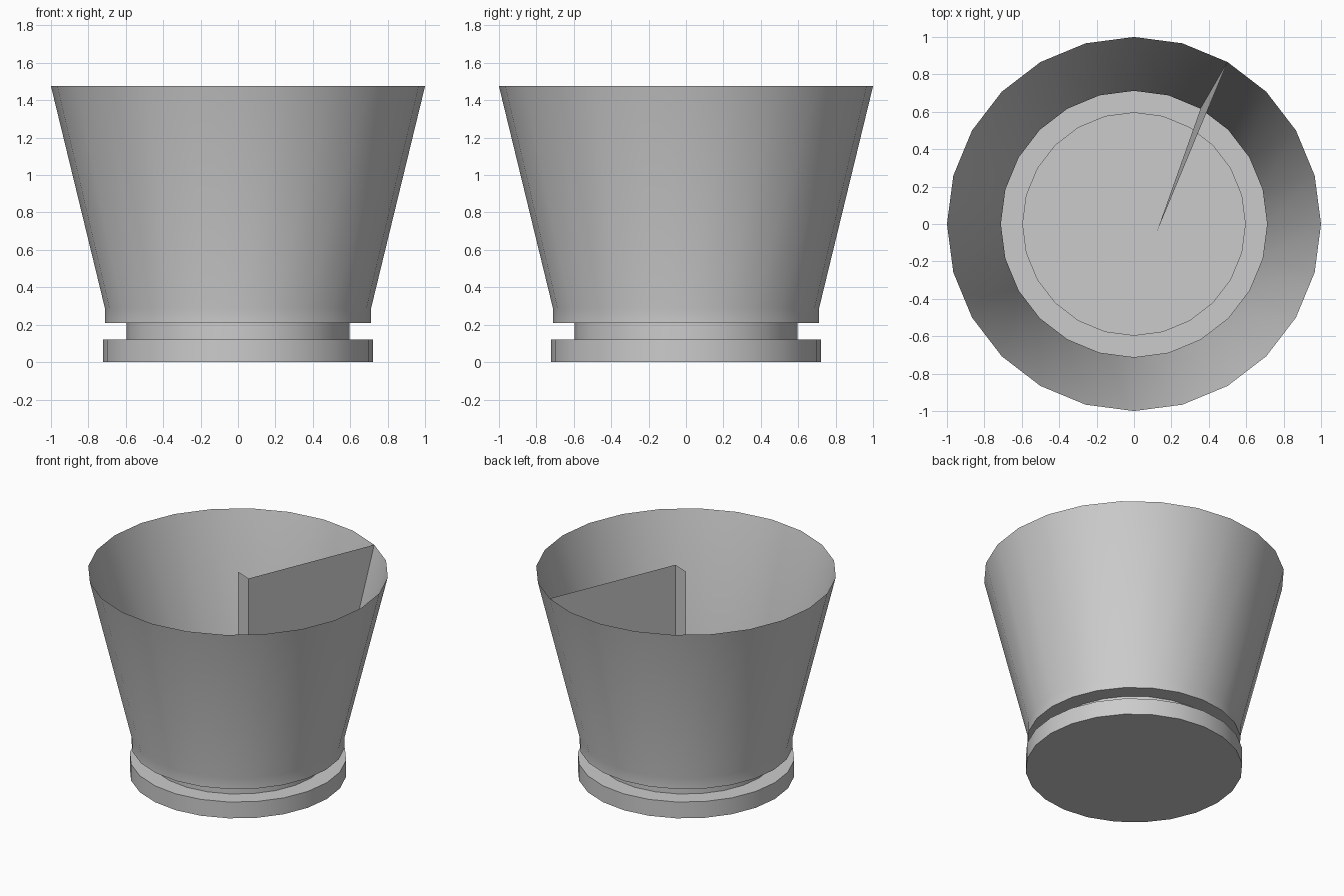
import bpy
import bmesh
from math import radians, cos, sin, tau
from mathutils import Vector

cube = bpy.data.objects.get("Cube")
if cube:
    bpy.data.objects.remove(cube, do_unlink=True)

grey = bpy.data.materials.new("light_grey")
grey.use_nodes = True
colour = (0.6, 0.6, 0.6, 1)
grey.diffuse_color = colour
grey.node_tree.nodes["Principled BSDF"].inputs["Base Color"].default_value = colour


def add_object(name, bm):
    mesh = bpy.data.meshes.new(name)
    bm.to_mesh(mesh)
    bm.free()
    mesh.materials.append(grey)
    obj = bpy.data.objects.new(name, mesh)
    bpy.context.collection.objects.link(obj)
    return obj


# Radius and height pairs: foot, neck, collar and flared rim
profile = [(0, 0), (0.722, 0), (0.722, 0.12), (0.595, 0.12),
           (0.595, 0.21), (0.712, 0.21), (0.712, 0.29), (1, 1.475)]
SEAM = radians(60)


def seam_point(r, z):
    return Vector((r * cos(SEAM), r * sin(SEAM), z))


# Thin-walled open cup, turned from the profile in 24 sides
bm = bmesh.new()
verts = [bm.verts.new(seam_point(r, z)) for r, z in profile]
edges = [bm.edges.new(pair) for pair in zip(verts, verts[1:])]
bmesh.ops.spin(bm, geom=verts + edges, cent=(0, 0, 0), axis=(0, 0, 1),
               angle=tau, steps=24, use_duplicate=False)
bmesh.ops.remove_doubles(bm, verts=bm.verts, dist=0.0005)
bmesh.ops.recalc_face_normals(bm, faces=bm.faces)
cup = add_object("cup_shell", bm)

bpy.ops.object.select_all(action="DESELECT")
cup.select_set(True)
bpy.context.view_layer.objects.active = cup
bpy.ops.object.shade_smooth_by_angle(angle=radians(30))

# Upright sheet from the wall seam to a corner, with a short return to the axis
bm = bmesh.new()
corner = Vector((0.12, -0.048, 0))
for (r0, z0), (r1, z1) in zip(profile, profile[1:]):
    if z1 > z0:
        low, high = Vector((0, 0, z0)), Vector((0, 0, z1))
        main = (corner + low, seam_point(r0, z0), seam_point(r1, z1), corner + high)
        bm.faces.new([bm.verts.new(p) for p in main])
        short = (low, corner + low, corner + high, high)
        bm.faces.new([bm.verts.new(p) for p in short])
bmesh.ops.remove_doubles(bm, verts=bm.verts, dist=0.0005)
bmesh.ops.recalc_face_normals(bm, faces=bm.faces)
add_object("inner_divider", bm)
